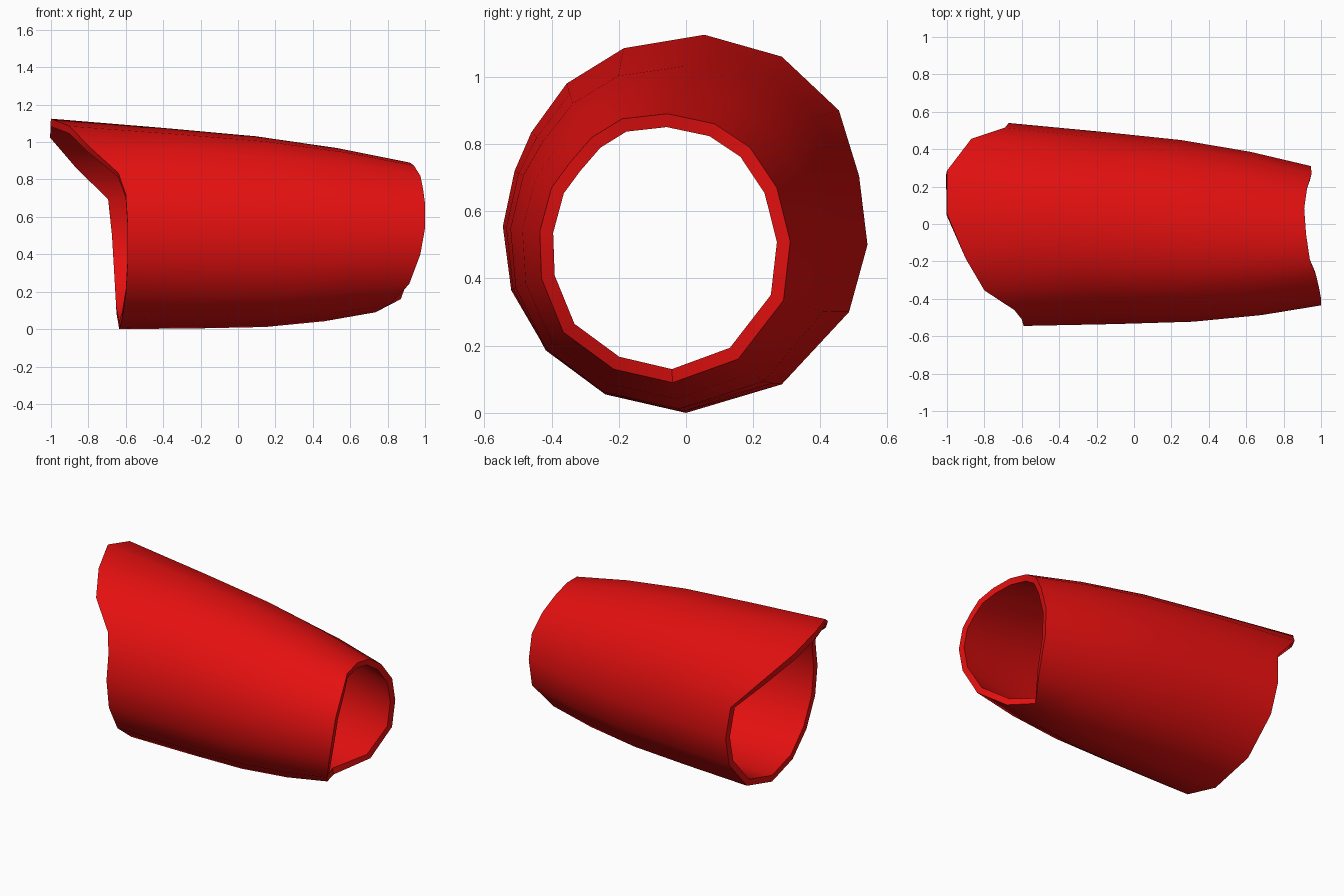
import bpy
import bmesh
import math
from mathutils import Vector

default_cube = bpy.data.objects.get("Cube")
if default_cube:
    bpy.data.objects.remove(default_cube, do_unlink=True)


def make_material(name, color):
    material = bpy.data.materials.new(name)
    material.use_nodes = True
    material.diffuse_color = color
    material.node_tree.nodes["Principled BSDF"].inputs["Base Color"].default_value = color
    return material


# Outline of the wide opening, clockwise from the top
WIDE_RIM = [
    (-1, .055, 1.125), (-1, .285, 1.06), (-.87, .455, .9), (-.69, .515, .705),
    (-.67, .54, .5), (-.66, .485, .3), (-.65, .285, .085), (-.635, 0, 0),
    (-.62, -.24, .055), (-.6, -.415, .185), (-.59, -.52, .365), (-.59, -.545, .555),
    (-.6, -.51, .72), (-.64, -.46, .835), (-.8, -.355, .98), (-.9, -.185, 1.085),
]

# Matching outline of the narrow opening
NARROW_RIM = [
    (.92, -.055, .89), (.91, .085, .86), (.925, .19, .79), (.95, .27, .67),
    (.945, .31, .51), (.935, .29, .335), (.87, .155, .16), (.735, -.04, .09),
    (.81, -.215, .13), (.915, -.365, .24), (.975, -.43, .4), (1, -.435, .54),
    (1, -.4, .67), (.99, -.345, .745), (.975, -.28, .82), (.94, -.19, .875),
]

# Position along the sleeve and outward swell of each ring
RINGS = [(0, 0), (.31, .024), (.57, .04), (.8, .03), (1, 0)]
WALL_THICKNESS = .04


def ring_point(start, end, along, swell):
    """Point between the two rims, pushed away from the sleeve's axis."""
    point = Vector(start).lerp(Vector(end), along)
    axis = Vector((point.x, -.06 * along, .55 - .05 * along))
    return point + (point - axis).normalized() * swell


def build_sleeve():
    bm = bmesh.new()
    rings = []
    for along, swell in RINGS:
        ring = [bm.verts.new(ring_point(start, end, along, swell))
                for start, end in zip(WIDE_RIM, NARROW_RIM)]
        rings.append(ring)

    # Skin neighbouring rings with quads
    for near, far in zip(rings, rings[1:]):
        for k in range(len(near)):
            following = (k + 1) % len(near)
            bm.faces.new((near[k], far[k], far[following], near[following]))

    mesh = bpy.data.meshes.new("tapered_sleeve")
    bm.to_mesh(mesh)
    bm.free()
    sleeve = bpy.data.objects.new("tapered_sleeve", mesh)
    bpy.context.collection.objects.link(sleeve)
    return sleeve


# Tapered hollow sleeve with a pointed flap over its wide end
sleeve = build_sleeve()
sleeve.data.materials.append(make_material("bright_red", (.78, .005, .005, 1)))

# Wall thickness, grown inwards
wall = sleeve.modifiers.new("wall", "SOLIDIFY")
wall.thickness = WALL_THICKNESS
wall.offset = -1
wall.use_even_offset = True

bpy.ops.object.select_all(action="DESELECT")
sleeve.select_set(True)
bpy.context.view_layer.objects.active = sleeve
bpy.ops.object.modifier_apply(modifier=wall.name)

# Smooth sides, crisp rims
bpy.ops.object.shade_smooth_by_angle(angle=math.radians(40))
